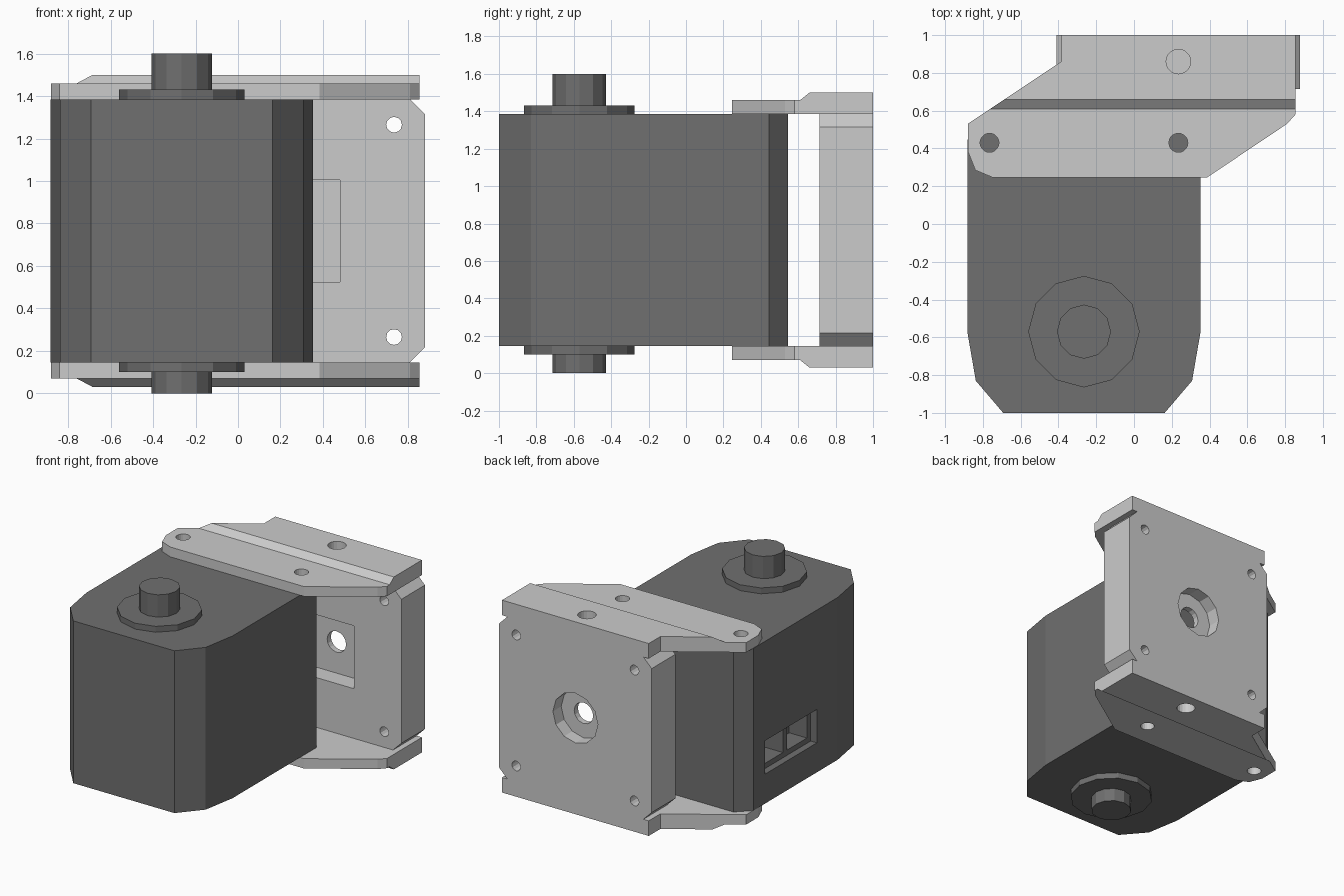
import bpy, bmesh, math
from mathutils import Matrix, Vector

if "Cube" in bpy.data.objects:
    bpy.data.objects.remove(bpy.data.objects["Cube"])

# Shared dimensions
LOW, HIGH = 0.145, 1.385            # body and back plate height range
MID = (LOW + HIGH) / 2
SHAFT_X, SHAFT_Y = -0.265, -0.57
PLATE_X = 0.235                     # centre of the back plate

dark = bpy.data.materials.new("dark_grey")
dark.diffuse_color = (0.16, 0.16, 0.16, 1)
dark.use_nodes = True
dark.node_tree.nodes["Principled BSDF"].inputs["Base Color"].default_value = dark.diffuse_color


def prism(name, pts, axis, lo, hi):
    """Extrude a 2D outline: axis z uses (x,y), y uses (x,z), x uses (y,z)."""
    place = {"x": lambda a, b, t: (t, a, b),
             "y": lambda a, b, t: (a, t, b),
             "z": lambda a, b, t: (a, b, t)}[axis]
    bm = bmesh.new()
    face = bm.faces.new([bm.verts.new(place(a, b, lo)) for a, b in pts])
    out = bmesh.ops.extrude_face_region(bm, geom=[face])
    moved = [g for g in out["geom"] if isinstance(g, bmesh.types.BMVert)]
    bmesh.ops.translate(bm, verts=moved, vec=Vector(place(0, 0, hi - lo)))
    bmesh.ops.recalc_face_normals(bm, faces=bm.faces)
    mesh = bpy.data.meshes.new(name)
    bm.to_mesh(mesh)
    bm.free()
    obj = bpy.data.objects.new(name, mesh)
    bpy.context.collection.objects.link(obj)
    return obj


def circle(cx, cy, r, n):
    return [(cx + r * math.cos(2 * math.pi * i / n),
             cy + r * math.sin(2 * math.pi * i / n)) for i in range(n)]


def rect(a0, a1, b0, b1):
    return [(a0, b0), (a1, b0), (a1, b1), (a0, b1)]


def carve(obj, cutters, operation="DIFFERENCE"):
    """Apply booleans and discard the cutters."""
    for c in cutters:
        c.hide_render = True
        mod = obj.modifiers.new("cut", "BOOLEAN")
        mod.operation, mod.solver, mod.object = operation, "EXACT", c
        bpy.context.view_layer.update()
        dg = bpy.context.evaluated_depsgraph_get()
        mesh = bpy.data.meshes.new_from_object(obj.evaluated_get(dg))
        obj.modifiers.clear()
        obj.data = mesh
        bpy.data.objects.remove(c)


# Motor body with rounded front and chamfered back
half = [(0.4275, -1), (0.5725, -0.83), (0.6175, -0.57), (0.6175, 0.445), (0.5175, 0.545)]
outline = [(SHAFT_X + x, y) for x, y in half] + [(SHAFT_X - x, y) for x, y in reversed(half)]
body = prism("motor_body", outline, "z", LOW, HIGH)

# Connector recess with two sockets in the left side
carve(body, [prism("recess", rect(-0.32, 0.305, 0.37, 0.625), "x", -1.0, -0.83)])
carve(body, [prism("socket", rect(y, y + 0.24, 0.41, 0.585), "x", -0.9, -0.68)
             for y in (-0.275, 0.015)])

# Collars and shaft ends
parts = [body]
for side, z0, z1, z2 in (("top", HIGH, 1.43, 1.6), ("bottom", LOW, 0.10, 0.0)):
    parts.append(prism(side + "_collar", circle(SHAFT_X, SHAFT_Y, 0.295, 12), "z",
                       min(z0, z1), max(z0, z1)))
    parts.append(prism(side + "_shaft", circle(SHAFT_X, SHAFT_Y, 0.143, 12), "z",
                       min(z1, z2), max(z1, z2)))
for p in parts:
    p.data.materials.clear()
    p.data.materials.append(dark)

# Back plate with clipped corners
w, h, c = 0.645, 0.62, 0.07
quarter = [(w, h - c), (w - c, h)]
octagon = (quarter + [(-x, z) for x, z in reversed(quarter)]
           + [(-x, -z) for x, z in quarter] + [(x, -z) for x, z in reversed(quarter)])
plate = prism("back_plate", [(PLATE_X + x, MID + z) for x, z in octagon], "y", 0.715, 1.0)

# Plate pocket, round counterbore, centre hole and corner screw holes
carve(plate, [prism("pocket", rect(-0.01, 0.48, 0.525, 1.005), "y", 0.6, 0.855),
              prism("counterbore", circle(PLATE_X, MID, 0.19, 12), "y", 0.9, 1.1),
              prism("centre_hole", circle(PLATE_X, MID, 0.08, 16), "y", 0.6, 1.1)])
carve(plate, [prism("screw_hole", circle(PLATE_X + sx * 0.5, MID + sz * 0.5, 0.037, 12),
                    "y", 0.6, 1.1) for sx in (-1, 1) for sz in (-1, 1)])

# Top bracket arm: plan outline limited by a stepped side profile
arm_outline = [(-0.385, 1), (-0.385, 0.86), (-0.88, 0.53), (-0.88, 0.385), (-0.84, 0.285),
               (-0.745, 0.245), (0.385, 0.245), (0.81, 0.53), (0.855, 0.58), (0.855, 1)]
step = [(0.61, 1.46), (0.66, 1.5), (1.2, 1.5), (1.2, 1.7), (0.1, 1.7), (0.1, 1.46)]
top_arm = prism("top_bracket_arm", arm_outline, "z", HIGH, 1.6)
carve(top_arm, [prism("step", step, "x", -1.2, 1.2)])
carve(top_arm, [prism("hole", circle(x, y, r, 20), "z", 1.2, 1.7)
                for x, y, r in ((-0.765, 0.43, 0.05), (PLATE_X, 0.43, 0.05),
                                (PLATE_X, 0.86, 0.065))])

# Bottom bracket arm mirrored from the top one
mesh = top_arm.data.copy()
mesh.transform(Matrix.Translation((0, 0, 2 * MID)) @ Matrix.Diagonal((1, 1, -1, 1)))
mesh.flip_normals()
bpy.context.collection.objects.link(bpy.data.objects.new("bottom_bracket_arm", mesh))
